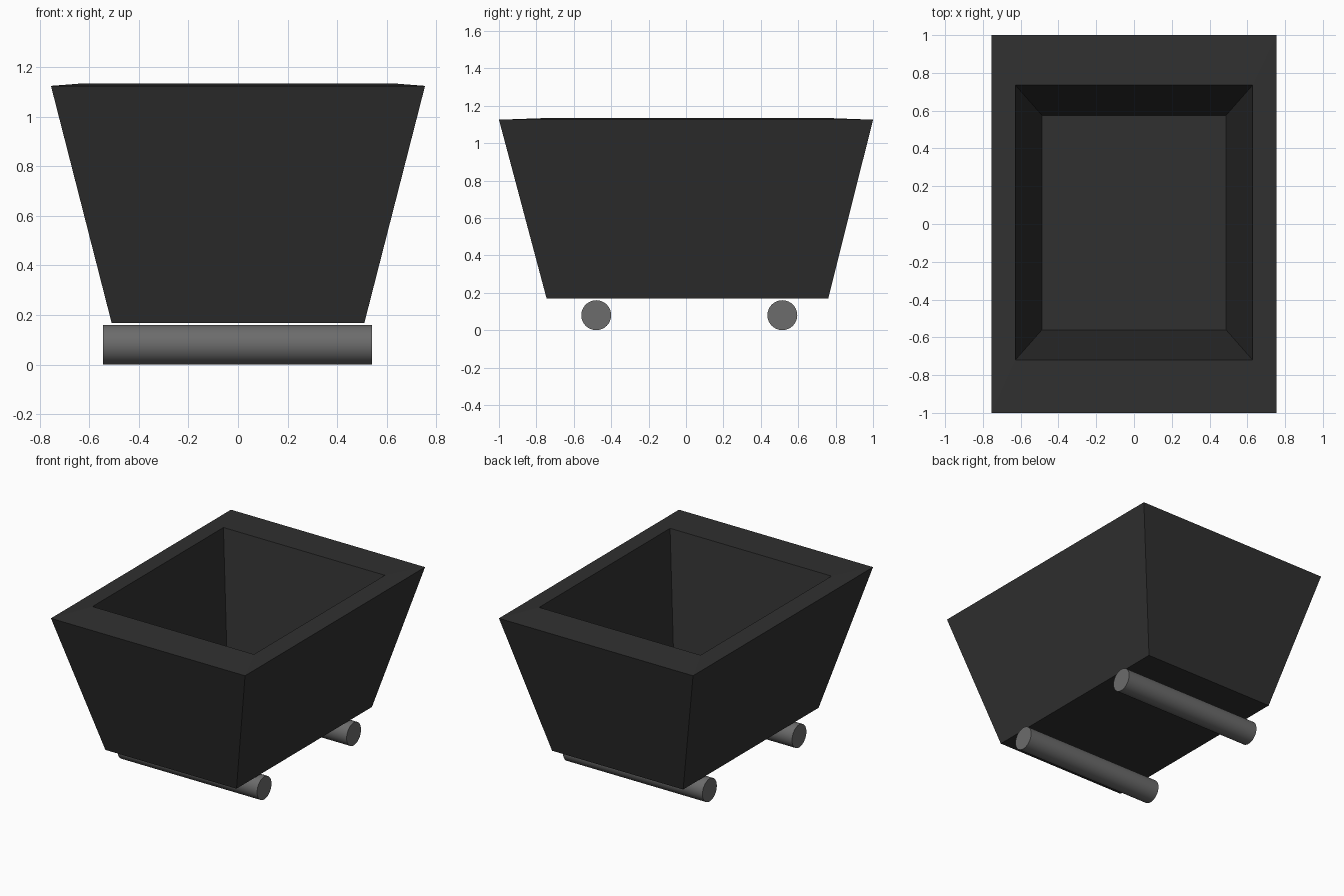
import bpy, bmesh, math

if "Cube" in bpy.data.objects:
    bpy.data.objects.remove(bpy.data.objects["Cube"])


def material(name, grey):
    m = bpy.data.materials.new(name)
    m.diffuse_color = (grey, grey, grey, 1)
    m.use_nodes = True
    m.node_tree.nodes["Principled BSDF"].inputs["Base Color"].default_value = m.diffuse_color
    return m


def ring(bm, x, y0, y1, z):
    return [bm.verts.new(p) for p in ((-x, y0, z), (x, y0, z), (x, y1, z), (-x, y1, z))]


dark = material("dark_iron", 0.03)
steel = material("steel_grey", 0.15)

# Open tapered tub: outer base, outer rim, inner rim, inner floor
bm = bmesh.new()
rings = [ring(bm, *r) for r in (
    (0.51, -0.745, 0.76, 0.168),
    (0.755, -1.0, 1.0, 1.125),
    (0.628, -0.72, 0.735, 1.135),
    (0.487, -0.56, 0.575, 0.28))]
for a, b in zip(rings, rings[1:]):
    for i in range(4):
        j = (i + 1) % 4
        bm.faces.new((a[i], a[j], b[j], b[i]))
bm.faces.new(rings[0][::-1])
bm.faces.new(rings[-1])
bmesh.ops.recalc_face_normals(bm, faces=bm.faces)
mesh = bpy.data.meshes.new("tub")
bm.to_mesh(mesh)
bm.free()
tub = bpy.data.objects.new("tub", mesh)
bpy.context.collection.objects.link(tub)
mesh.materials.append(dark)

# Two roller wheels running across the underside
for name, y in (("front_roller", -0.48), ("back_roller", 0.515)):
    bpy.ops.mesh.primitive_cylinder_add(vertices=32, radius=0.08, depth=1.085,
                                        location=(-0.002, y, 0.08),
                                        rotation=(0, math.pi / 2, 0))
    roller = bpy.context.object
    roller.name = name
    roller.data.materials.append(steel)
    bpy.ops.object.shade_smooth_by_angle()
